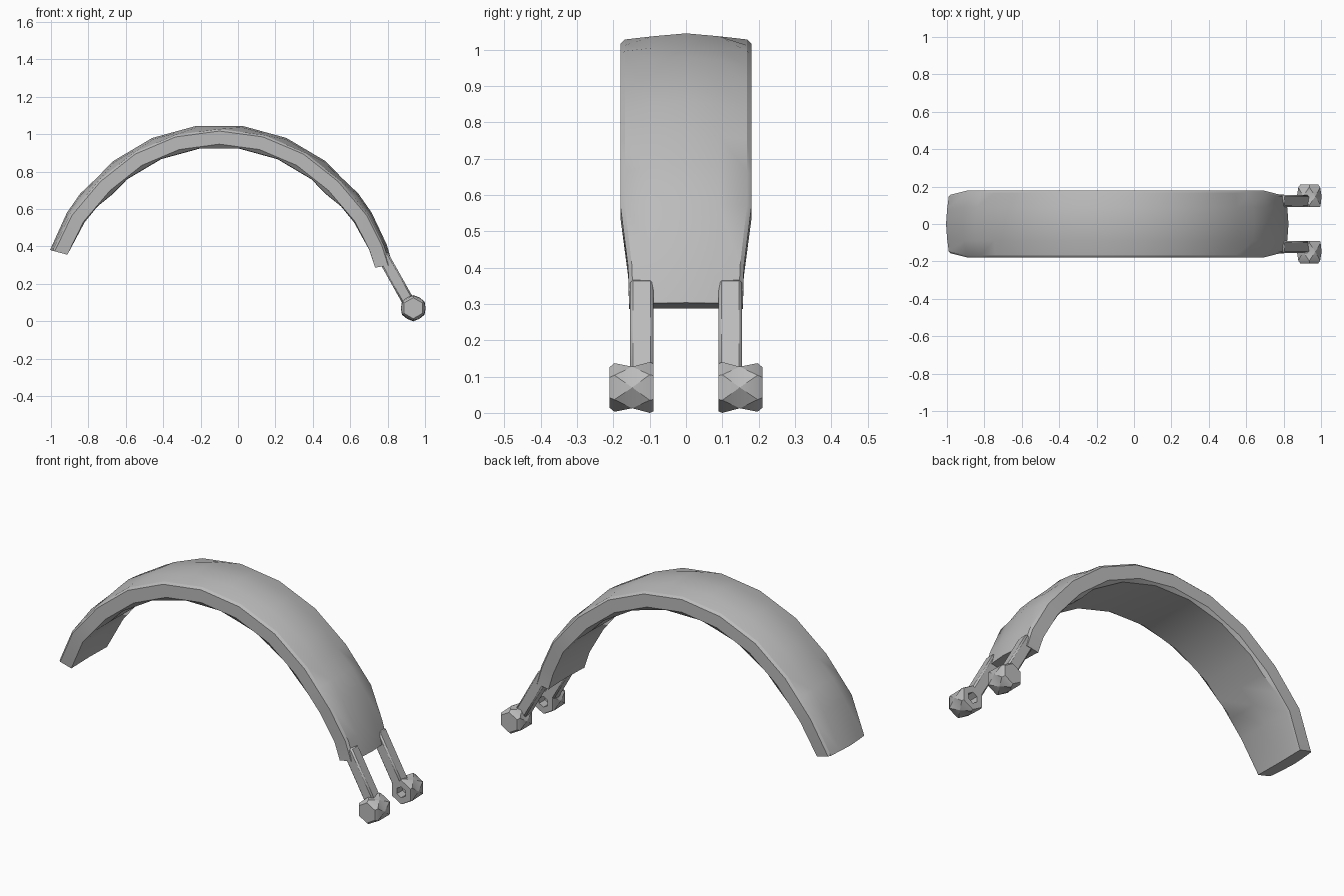
import bpy, bmesh, math

if "Cube" in bpy.data.objects:
    bpy.data.objects.remove(bpy.data.objects["Cube"], do_unlink=True)

grey = bpy.data.materials.new("plain_grey")
grey.use_nodes = True
COLOUR = (0.5, 0.5, 0.5, 1)
grey.diffuse_color = COLOUR
grey.node_tree.nodes["Principled BSDF"].inputs["Base Color"].default_value = COLOUR

CX, CZ = -0.1, 0.135      # centre of the arch
STEP = 46 / 6             # half of one arch segment, in degrees


def finish(name, bm, bevel=0):
    bmesh.ops.remove_doubles(bm, verts=bm.verts, dist=0.0005)
    bmesh.ops.recalc_face_normals(bm, faces=bm.faces)
    mesh = bpy.data.meshes.new(name)
    bm.to_mesh(mesh)
    bm.free()
    mesh.materials.append(grey)
    obj = bpy.data.objects.new(name, mesh)
    bpy.context.collection.objects.link(obj)
    if bevel:
        mod = obj.modifiers.new("soft_edges", "BEVEL")
        mod.width = bevel
        mod.segments = 1
    bpy.ops.object.select_all(action="DESELECT")
    obj.select_set(True)
    bpy.context.view_layer.objects.active = obj
    bpy.ops.object.shade_smooth_by_angle(angle=math.radians(30))
    return obj


# Half cross-section: y, radius, widening toward the ends, corner on odd steps
SECTION = [(0, 0.918, 0.02, True), (0.09, 0.910, 0.022, True),
           (0.168, 0.893, 0.03, False), (0.18, 0.882, 0.03, False),
           (0.18, 0.812, 0.03, False), (0.166, 0.797, 0.045, True),
           (0, 0.795, 0.05, True)]
LOOP = SECTION + [(-y, r, g, o) for y, r, g, o in SECTION[-2:0:-1]]


def arch_point(k, angle, row):
    y, r, grow, odd = row
    if abs(k) < 8 and (k % 2 == 1) != odd:      # middle of a straight segment
        r *= math.cos(math.radians(STEP))
    over = max(0, abs(angle) - 46) / 29
    narrow = 1 - 0.13 * min(1, max(0, abs(angle) - 61.5) / 13)
    a = math.radians(angle)
    r += grow * over
    return (CX + r * math.sin(a), y * narrow, CZ + r * math.cos(a))


# Curved fender shell
stations = [(-9, -74.8)] + [(k, k * STEP) for k in range(-8, 9)]
stations += [(9, 73), (10, 79.7)]
bm = bmesh.new()
rings = [[bm.verts.new(arch_point(k, a, row)) for row in LOOP] for k, a in stations]
n = len(LOOP)
for lower, upper in zip(rings, rings[1:]):
    for i in range(n):
        j = (i + 1) % n
        bm.faces.new((lower[i], lower[j], upper[j], upper[i]))
bm.faces.new(rings[0])
bm.faces.new(rings[-1])
finish("fender_shell", bm)

# Mounting arms and hexagonal pivot hubs
ARM = [(0.80, 0.37), (0.94, 0.12), (0.885, 0.085), (0.745, 0.335)]
HUB = [(0.14, 0, 0), (0.14, 0.03, 0), (0.09, 0.03, 0), (0.09, 0.066, 0),
       (0.10, 0.07, 0), (0.148, 0.066, 30), (0.197, 0.067, 0),
       (0.21, 0.056, 0), (0.21, 0, 0)]

for side, sign in (("left", 1), ("right", -1)):
    bm = bmesh.new()
    inner = [bm.verts.new((x, sign * 0.09, z)) for x, z in ARM]
    outer = [bm.verts.new((x, sign * 0.154, z)) for x, z in ARM]
    bm.faces.new(inner)
    bm.faces.new(outer)
    for i in range(4):
        j = (i + 1) % 4
        bm.faces.new((inner[i], inner[j], outer[j], outer[i]))
    finish("mounting_arm_" + side, bm, 0.008)

    bm = bmesh.new()
    rings = []
    for y, r, turn in HUB:
        angles = [math.radians(90 + turn + 60 * i) for i in range(6)]
        rings.append([bm.verts.new((0.937 + r * math.cos(a), sign * y, 0.07 + r * math.sin(a)))
                      for a in angles])
    for s in range(len(HUB) - 1):
        lower, upper = rings[s], rings[s + 1]
        if HUB[s][2]:
            lower, upper = upper, lower
        for i in range(6):
            j = (i + 1) % 6
            bm.faces.new((lower[i], lower[j], upper[i]))
            bm.faces.new((upper[i], lower[j], upper[j]))
    finish("pivot_hub_" + side, bm)
